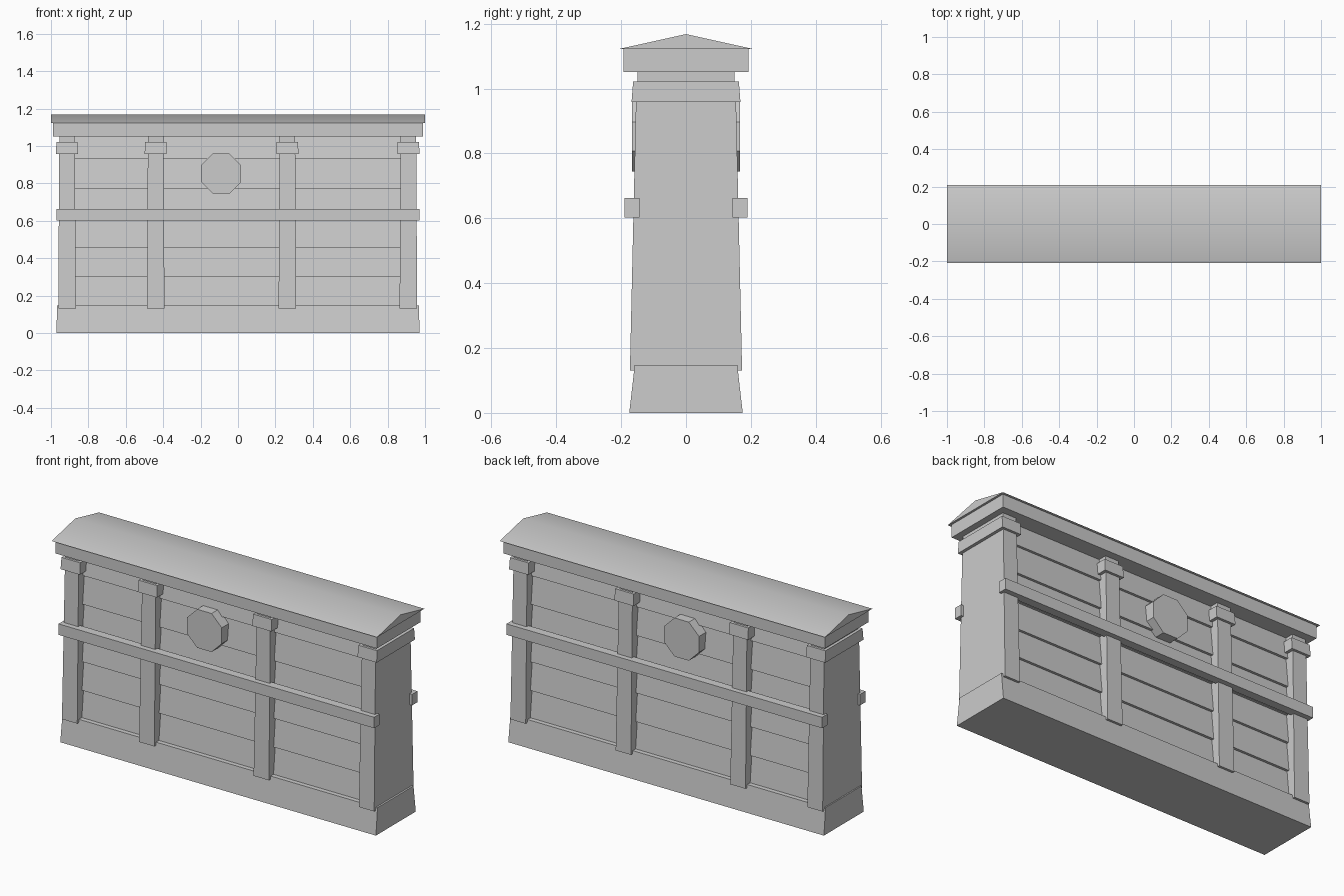
import bpy, math
from mathutils import Vector

cube = bpy.data.objects.get("Cube")
if cube:
    bpy.data.objects.remove(cube, do_unlink=True)

stone = bpy.data.materials.new("light_grey")
stone.use_nodes = True
grey = (0.6, 0.6, 0.6, 1)
stone.diffuse_color = grey
stone.node_tree.nodes["Principled BSDF"].inputs["Base Color"].default_value = grey


def make(name, verts, faces):
    mesh = bpy.data.meshes.new(name)
    mesh.from_pydata(verts, [], faces)
    mesh.materials.append(stone)
    obj = bpy.data.objects.new(name, mesh)
    bpy.context.collection.objects.link(obj)
    return obj


def loft(name, ring_a, ring_b):
    """Closed solid between two matching rings of points."""
    n = len(ring_a)
    faces = [(i, (i + 1) % n, n + (i + 1) % n, n + i) for i in range(n)]
    faces += [tuple(reversed(range(n))), tuple(range(n, 2 * n))]
    obj = make(name, ring_a + ring_b, faces)
    # Make all normals face outward
    import bmesh
    bm = bmesh.new()
    bm.from_mesh(obj.data)
    bmesh.ops.recalc_face_normals(bm, faces=bm.faces)
    bm.to_mesh(obj.data)
    bm.free()
    return obj


def block(name, x, half_w, half_d, z0, z1, top_w=None, top_d=None):
    """Box centred on y = 0 that may taper towards the top."""
    def ring(w, d, z):
        return [(x - w, -d, z), (x + w, -d, z), (x + w, d, z), (x - w, d, z)]
    return loft(name, ring(half_w, half_d, z0),
                ring(top_w or half_w, top_d or half_d, z1))


def extrude_x(name, profile, half_len):
    return loft(name, [(-half_len, y, z) for y, z in profile],
                [(half_len, y, z) for y, z in profile])


# Plinth
block("base", 0, 0.97, 0.175, 0, 0.148, 0.968, 0.158)

# Wall core with overlapping horizontal boards on both faces
side = []
boards, bottom, pitch = 6, 0.14, 0.158
for i in range(boards):
    z0 = bottom + i * pitch
    z1 = min(z0 + pitch, 1.06)
    side += [(0.133 - 0.02 * (z0 - bottom), z0),
             (0.119 - 0.02 * (z1 - bottom), z1)]
extrude_x("board_wall", side + [(-y, z) for y, z in reversed(side)], 0.9)

# Posts, each with a collar and a short neck under the eave
for name, x in (("right_end", -0.914), ("right_middle", -0.44),
                ("left_middle", 0.264), ("left_end", 0.911)):
    block(name + "_post", x, 0.047, 0.173, 0.13, 0.97, 0.042, 0.154)
    block(name + "_collar", x, 0.059, 0.168, 0.958, 1.022, 0.057, 0.163)
    block(name + "_neck", x, 0.041, 0.15, 1.015, 1.06)

# Rails and octagonal plaques, repeated on front and back
for label, s in (("front", -1), ("back", 1)):
    extrude_x(label + "_rail", [(s * 0.143, 0.602), (s * 0.19, 0.602),
                                (s * 0.19, 0.663), (s * 0.143, 0.663)], 0.97)
    radius = 0.107 / math.cos(math.pi / 8)
    octagon = [(math.cos(a) * radius, math.sin(a) * radius)
               for a in ((k + 0.5) * math.pi / 4 for k in range(8))]
    loft(label + "_plaque",
         [(u - 0.09, s * 0.1, v + 0.852) for u, v in octagon],
         [(u - 0.09, s * 0.167, v + 0.852) for u, v in octagon])

# Eave and softly shaded ridged roof
block("eave", 0, 0.988, 0.193, 1.051, 1.124)
roof = extrude_x("roof", [(-0.208, 1.122), (0.208, 1.122), (0, 1.168)], 1.0)
bpy.ops.object.select_all(action='DESELECT')
roof.select_set(True)
bpy.context.view_layer.objects.active = roof
# The eave edges are shallow, so only the two slopes are smoothed together
for face in roof.data.polygons:
    face.use_smooth = face.normal.z > 0.5
for edge in roof.data.edges:
    mid = sum((roof.data.vertices[v].co for v in edge.vertices), Vector()) / 2
    edge.use_edge_sharp = mid.z < 1.16 or abs(mid.x) > 0.99
